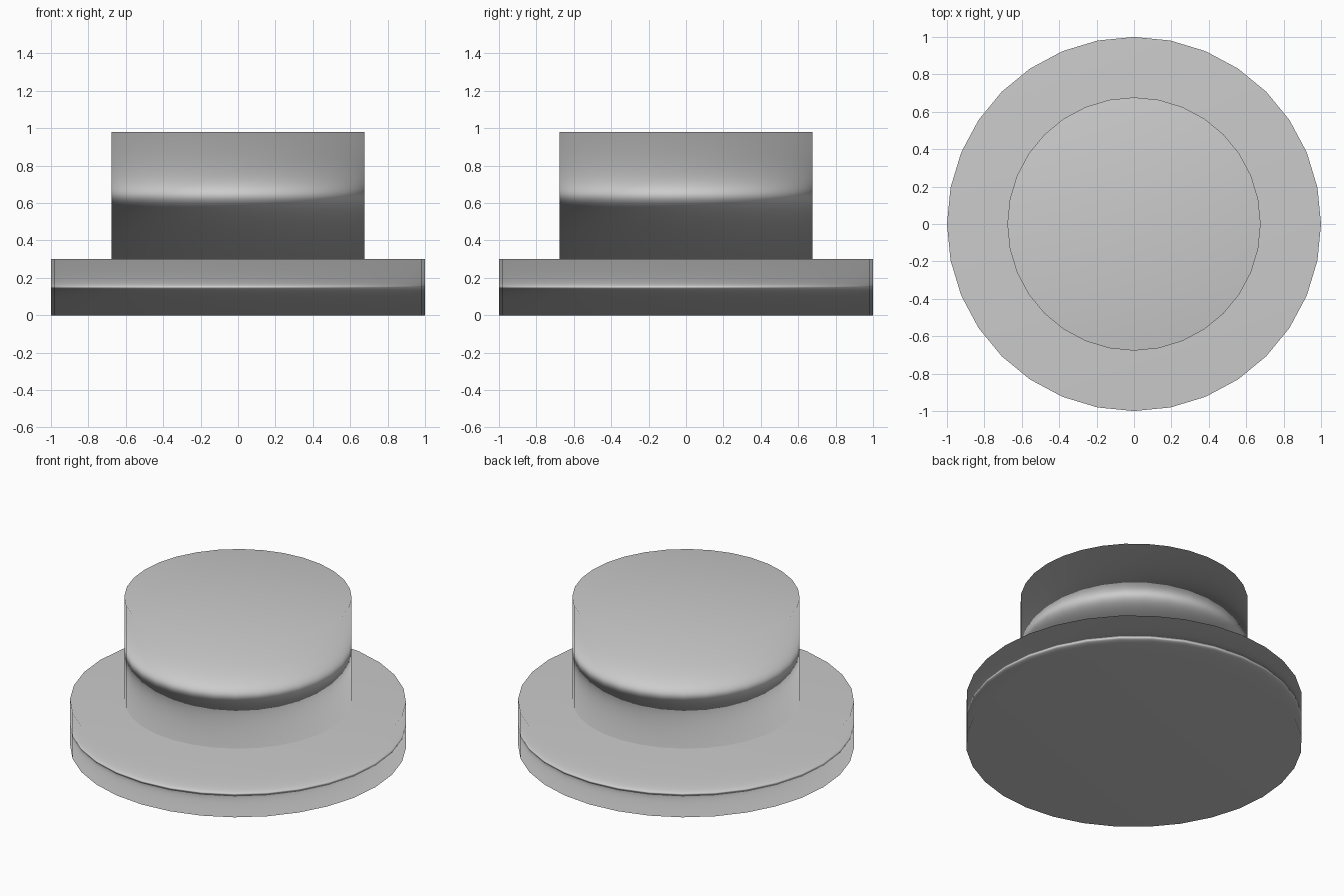
import bpy

if "Cube" in bpy.data.objects:
    bpy.data.objects.remove(bpy.data.objects["Cube"])


def disc(name, radius, bottom, top):
    """Capped 32-sided cylinder, smooth shaded all over with area-weighted normals."""
    bpy.ops.mesh.primitive_cylinder_add(
        vertices=32, radius=radius, depth=top - bottom,
        location=(0, 0, (top + bottom) / 2))
    obj = bpy.context.object
    obj.name = name
    bpy.ops.object.shade_smooth()
    # The large caps dominate the shading of the rims
    mod = obj.modifiers.new("cap_weighted_normals", 'WEIGHTED_NORMAL')
    mod.mode = 'FACE_AREA'
    mod.weight = 50
    mod.keep_sharp = False
    return obj


# Wide flat base
disc("base_disc", 1.0, 0.0, 0.30)

# Narrower button standing on the base
disc("button", 0.677, 0.30, 0.98)
